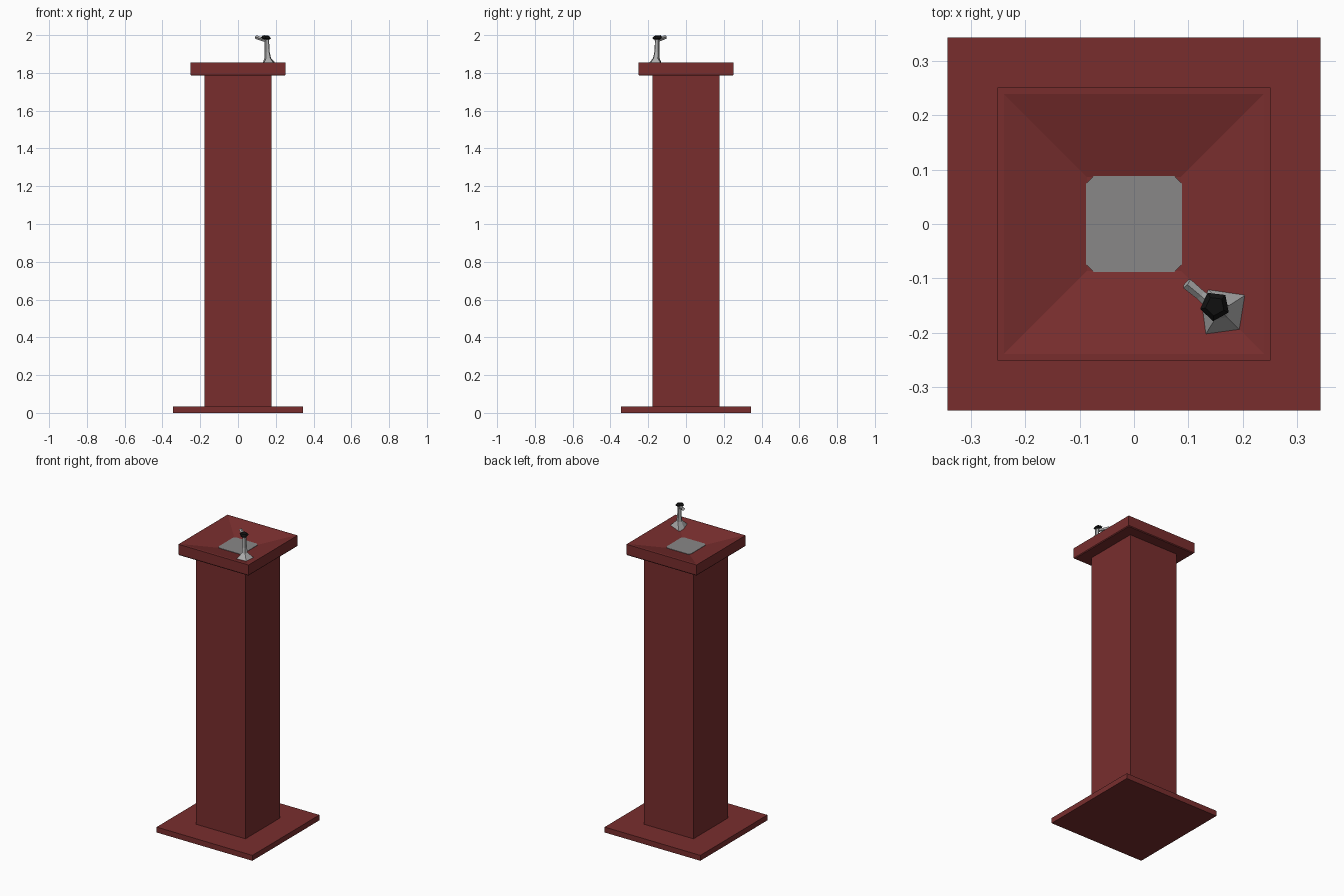
import bpy, bmesh, math
from mathutils import Vector

if "Cube" in bpy.data.objects:
    bpy.data.objects.remove(bpy.data.objects["Cube"])


def material(name, rgb):
    m = bpy.data.materials.new(name)
    m.diffuse_color = (*rgb, 1)
    m.use_nodes = True
    m.node_tree.nodes["Principled BSDF"].inputs["Base Color"].default_value = m.diffuse_color
    return m


RED = material("dark red", (0.19, 0.027, 0.027))
GREY = material("drain grey", (0.25, 0.245, 0.245))
STEEL = material("light steel", (0.42, 0.42, 0.42))
BLACK = material("black", (0.006, 0.006, 0.006))


def loft(name, rings, mat):
    """Skin a stack of equal-sized rings and cap both ends."""
    bm = bmesh.new()
    loops = [[bm.verts.new(p) for p in ring] for ring in rings]
    n = len(loops[0])
    for a, b in zip(loops, loops[1:]):
        for i in range(n):
            j = (i + 1) % n
            bm.faces.new((a[i], a[j], b[j], b[i]))
    bm.faces.new(loops[0][::-1])
    bm.faces.new(loops[-1])
    bmesh.ops.recalc_face_normals(bm, faces=bm.faces)
    me = bpy.data.meshes.new(name)
    bm.to_mesh(me)
    bm.free()
    me.materials.append(mat)
    ob = bpy.data.objects.new(name, me)
    bpy.context.collection.objects.link(ob)
    return ob


def square(h, z):
    return [(-h, -h, z), (h, -h, z), (h, h, z), (-h, h, z)]


def pentagon(center, axis, r, turn=-46):
    """Five points around a centre, perpendicular to an axis."""
    q = Vector((0, 0, 1)).rotation_difference(Vector(axis))
    return [Vector(center) + q @ Vector((r * math.cos(a), r * math.sin(a), 0))
            for a in (math.radians(turn + 72 * i) for i in range(5))]


# Foot plate and column
loft("foot_plate", [square(0.343, 0), square(0.343, 0.035)], RED)
loft("column", [square(0.178, 0.035), square(0.178, 1.788)], RED)

# Top slab with a sunken, sloping basin
loft("basin_top", [square(0.247, 1.785), square(0.251, 1.79), square(0.251, 1.856),
                   square(0.239, 1.856), square(0.086, 1.815)], RED)

# Drain plate with clipped corners
h, c = 0.088, 0.074
outline = [(c, -h), (h, -c), (h, c), (c, h), (-c, h), (-h, c), (-h, -c), (-c, -h)]
loft("drain_plate", [[(x, y, z) for x, y in outline] for z in (1.812, 1.818)], GREY)

# Faucet: flared five-sided foot sitting on the basin slope, then a thin stem
foot = [(0.195, -0.195, 1.842), (0.206, -0.130, 1.844), (0.136, -0.120, 1.826),
        (0.124, -0.160, 1.830), (0.131, -0.204, 1.844)]
stem = [pentagon((0.158, -0.158, 1.877), (0, 0, 1), 0.019),
        pentagon((0.155, -0.155, 1.91), (0, 0, 1), 0.014),
        pentagon((0.153, -0.153, 1.985), (0, 0, 1), 0.012)]
loft("faucet_stem", [foot] + stem, STEEL)

# Spout reaching toward the basin centre
d = (-0.06, 0.05, 0.02)
loft("spout", [pentagon((0.155, -0.157, 1.972), d, 0.013),
               pentagon((0.122, -0.130, 1.980), d, 0.010),
               pentagon((0.097, -0.109, 1.989), d, 0.011)], STEEL)

# Black push button on top of the faucet
tilt = (0.1, -0.1, 1)
loft("push_button", [pentagon((0.149, -0.151, 1.978), tilt, 0.019, -25),
                     pentagon((0.149, -0.151, 1.986), tilt, 0.028, -25),
                     pentagon((0.149, -0.151, 1.997), tilt, 0.018, -25)], BLACK)
